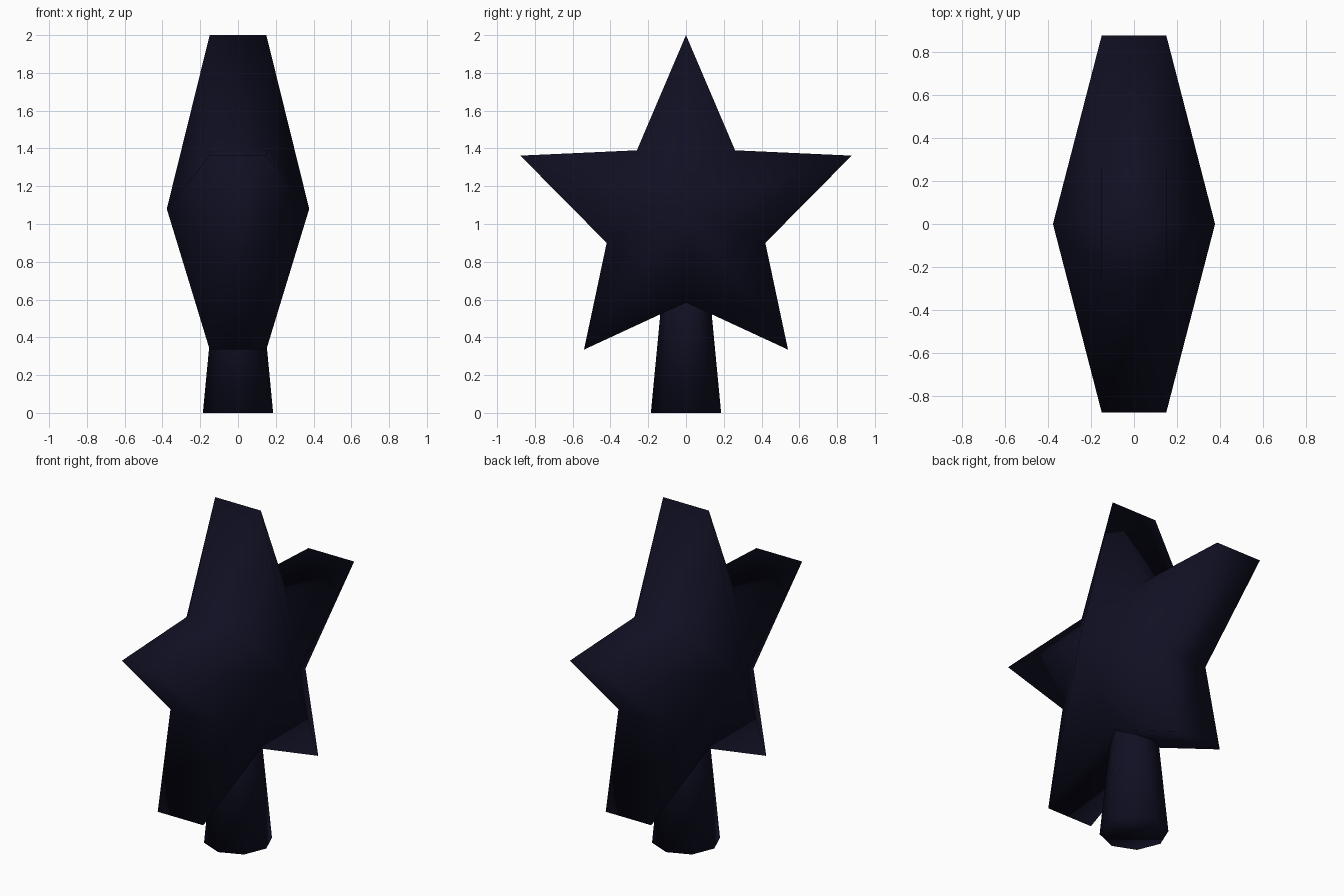
import bpy
import bmesh
import math

cube = bpy.data.objects.get("Cube")
if cube:
    bpy.data.objects.remove(cube, do_unlink=True)

# Single dark navy colour
NAVY = (0.005, 0.005, 0.017, 1.0)
navy = bpy.data.materials.new("dark_navy")
navy.use_nodes = True
navy.diffuse_color = NAVY
navy.node_tree.nodes["Principled BSDF"].inputs["Base Color"].default_value = NAVY


def finish(name, bm):
    bmesh.ops.recalc_face_normals(bm, faces=bm.faces[:])
    mesh = bpy.data.meshes.new(name)
    bm.to_mesh(mesh)
    bm.free()
    mesh.materials.append(navy)
    mesh.shade_smooth()
    obj = bpy.data.objects.new(name, mesh)
    bpy.context.collection.objects.link(obj)
    return obj


# Star: outline in the YZ plane, rim of even width, peaked at the centre of each side
def build_star(rim=0.15, peak=0.377, centre_z=1.08):
    half = [(0, 2.0), (0.26, 1.39), (0.877, 1.362), (0.42, 0.9), (0.54, 0.335), (0, 0.585)]
    outline = half + [(-y, z) for y, z in reversed(half[1:-1])]
    bm = bmesh.new()
    rings = []
    for side in (-1, 1):
        ring = [bm.verts.new((side * rim, y, z)) for y, z in outline]
        apex = bm.verts.new((side * peak, 0, centre_z))
        for a, b in zip(ring, ring[1:] + ring[:1]):
            bm.faces.new((a, b, apex))
        rings.append(ring)
    left, right = rings
    for i in range(len(outline)):
        j = (i + 1) % len(outline)
        bm.faces.new((left[i], left[j], right[j], right[i]))
    return finish("star", bm)


# Stem: tapered eight-sided post running up inside the star
def build_stem(height=0.9, base=0.186, top=0.1):
    bm = bmesh.new()
    bmesh.ops.create_cone(bm, cap_ends=True, segments=8,
                          radius1=base, radius2=top, depth=height)
    bmesh.ops.translate(bm, verts=bm.verts[:], vec=(0, 0, height / 2))
    return finish("stem", bm)


build_star()
build_stem()
